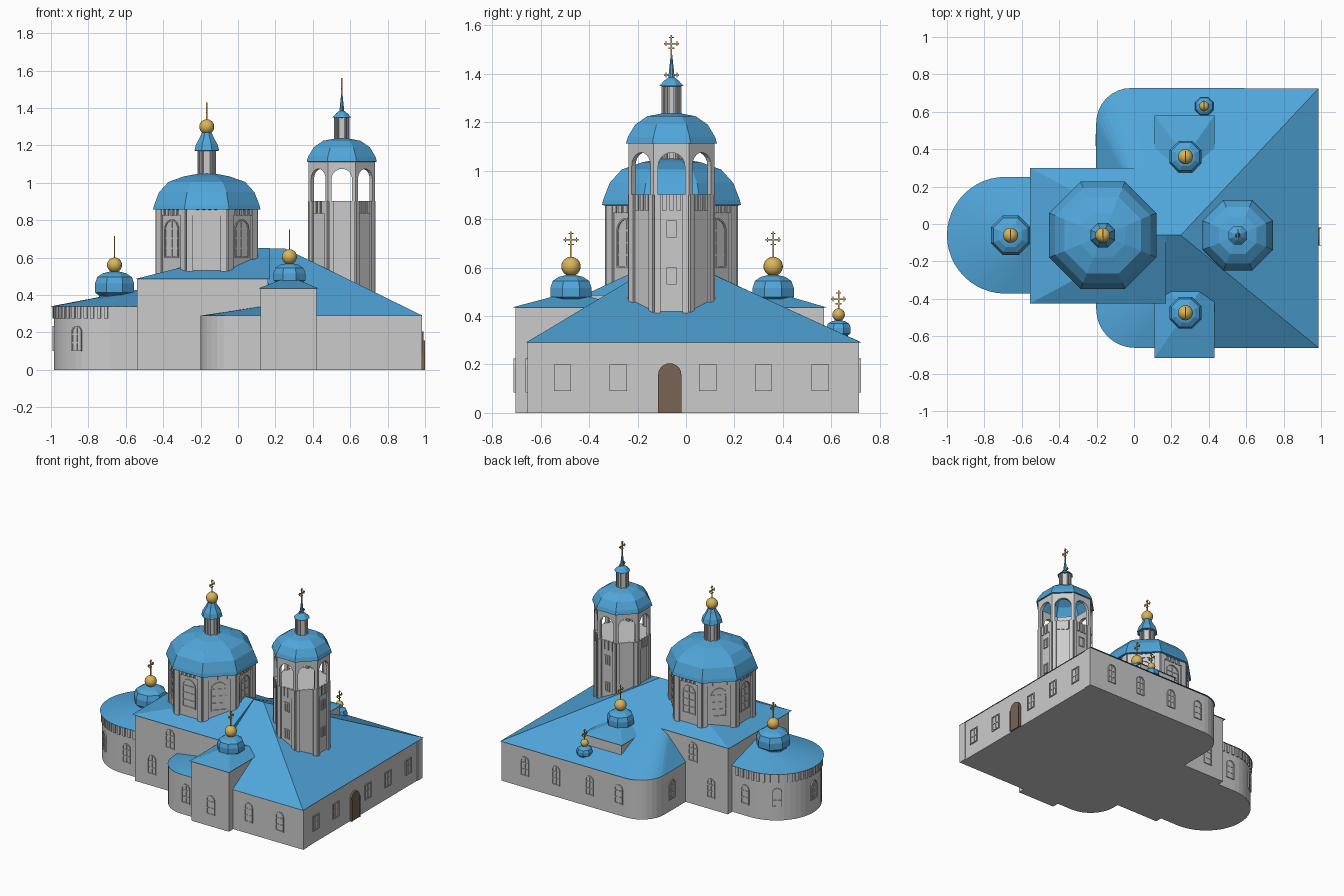
import bpy, bmesh
from math import sin, cos, tan, pi, radians
from mathutils import Matrix, Vector

if "Cube" in bpy.data.objects:
    bpy.data.objects.remove(bpy.data.objects["Cube"])

def material(name, col):
    m = bpy.data.materials.new(name)
    m.diffuse_color = (*col, 1)
    m.use_nodes = True
    m.node_tree.nodes["Principled BSDF"].inputs["Base Color"].default_value = m.diffuse_color
    return m

BLUE = material("blue_roof", (0.08, 0.38, 0.70))
GOLD = material("gold", (0.70, 0.46, 0.10))
BROWN = material("door_wood", (0.19, 0.13, 0.09))
CY = -0.06                      # y of the main axis

def finish(name, bm, mat=None, smooth=False):
    bmesh.ops.recalc_face_normals(bm, faces=bm.faces)
    me = bpy.data.meshes.new(name)
    bm.to_mesh(me)
    bm.free()
    ob = bpy.data.objects.new(name, me)
    bpy.context.collection.objects.link(ob)
    if mat:
        me.materials.append(mat)
    for p in me.polygons:
        p.use_smooth = smooth
    return ob

def frame(x, y, deg, z=0):      # local +x is outward from the wall, +y runs along it
    return Matrix.Translation((x, y, z)) @ Matrix.Rotation(radians(deg), 4, 'Z')

def box(bm, M, x0, x1, y0, y1, z0, z1):
    S = Matrix.Diagonal((x1 - x0, y1 - y0, z1 - z0, 1))
    T = Matrix.Translation(((x0 + x1) / 2, (y0 + y1) / 2, (z0 + z1) / 2))
    bmesh.ops.create_cube(bm, size=1, matrix=M @ T @ S)

def slab(bm, pts, d):           # polygon extruded by vector d
    f = bm.faces.new([bm.verts.new(p) for p in pts])
    r = bmesh.ops.extrude_face_region(bm, geom=[f], use_keep_orig=True)
    bmesh.ops.translate(bm, vec=d, verts=[v for v in r['geom'] if isinstance(v, bmesh.types.BMVert)])

def prism(name, pts, z0, z1, mat=None):
    bm = bmesh.new()
    slab(bm, [Vector((x, y, z0)) for x, y in pts], Vector((0, 0, z1 - z0)))
    return finish(name, bm, mat)

def arc(cx, cy, r, a0, a1, n=8):
    return [(cx + r * cos(radians(a0 + (a1 - a0) * i / n)),
             cy + r * sin(radians(a0 + (a1 - a0) * i / n))) for i in range(n + 1)]

def octa(name, cx, cy, prof, mat=None, cap=True):   # eight-sided turned part, radii are apothems
    bm = bmesh.new()
    k = 1 / cos(pi / 8)
    rings = [[bm.verts.new((cx + r * k * cos(pi / 8 + i * pi / 4), cy + r * k * sin(pi / 8 + i * pi / 4), z))
              for i in range(8)] for r, z in prof]
    for a, b in zip(rings, rings[1:]):
        for i in range(8):
            bm.faces.new((a[i], a[(i + 1) % 8], b[(i + 1) % 8], b[i]))
    if cap:
        bm.faces.new(rings[0])
    bm.faces.new(rings[-1])
    return finish(name, bm, mat)

def fan(name, polys, mat=BLUE):
    bm = bmesh.new()
    for p in polys:
        bm.faces.new([bm.verts.new(q) for q in p])
    bmesh.ops.remove_doubles(bm, verts=bm.verts, dist=0.0005)
    return finish(name, bm, mat)

def opening(w, h, arched):      # window outline in the wall plane
    if not arched:
        return [(-w, 0), (w, 0), (w, h), (-w, h)]
    return [(-w, 0), (w, 0)] + arc(0, h - w, w, 0, 180, 10)

def window(bm, M, w, h, arched=True, rows=3):
    o, i = opening(w / 2, h, arched), opening(w / 2 - .007, h - .014, arched)
    i = [(y, z + .007) for y, z in i]
    V = lambda pts, d: [bm.verts.new(M @ Vector((d, y, z))) for y, z in pts]
    A, B, C, D = V(o, -.01), V(o, .007), V(i, .007), V(i, .001)
    for P, Q in ((A, B), (B, C), (C, D)):
        for k in range(len(P)):
            j = (k + 1) % len(P)
            bm.faces.new((P[k], P[j], Q[j], Q[k]))
    bm.faces.new(D)
    box(bm, M, 0, .005, -.004, .004, .005, h - .005)
    for k in range(1, rows):
        box(bm, M, 0, .005, -w / 2 + .004, w / 2 - .004, h * k / rows - .004, h * k / rows + .004)

def corners(name, cx, cy, apo, z0, z1, w, out):     # paired pilasters beside each octagon corner
    bm = bmesh.new()
    half = apo * tan(pi / 8)
    for k in range(8):
        M = frame(cx, cy, k * 45)
        for s in (-1, 1):
            a, b = sorted((s * half, s * (half - w)))
            box(bm, M, apo - .02, apo + out, a, b, z0, z1)
    finish(name, bm)

def finial(name, x, y, z, r, top):                  # gold ball and cross
    bm = bmesh.new()
    bmesh.ops.create_uvsphere(bm, u_segments=20, v_segments=12, radius=r, matrix=Matrix.Translation((x, y, z)))
    if r > .01:
        finish(name + "_ball", bm, GOLD, True)
    else:
        bm.free()
    bm = bmesh.new()
    M = frame(x, y, 0)
    t = .003
    c = top - .035
    box(bm, M, -t, t, -t, t, z, top)
    box(bm, M, -t, t, -.031, .031, c - t, c + t)
    box(bm, M, -t, t, -.010, .010, top - .012, top - .007)
    box(bm, M, -t, t, -.012, .012, c - .022, c - .017)
    for s in (-.023, .023):
        box(bm, M, -t, t, s - .0025, s + .0025, c - .01, c + .01)
    finish(name + "_cross", bm, GOLD)

# lower walls with rounded west corners
prism("main_walls", [(.98, -.655), (.98, .715)] + arc(-.02, .535, .18, 90, 180) + arc(.0, -.455, .2, 180, 270), 0, .29)
prism("nave_walls", [(-.54, -.41), (.16, -.41), (.16, .29), (-.54, .29)], 0, .487)
prism("apse_walls", [(-.5, -.36), (-.5, .24)] + arc(-.685, CY, .3, 90, 270, 24), 0, .34)
for n, y0, y1 in (("south", -.705, -.25), ("north", .15, .57)):
    prism(n + "_block_walls", [(.12, y0), (.42, y0), (.42, y1), (.12, y1)], 0, .437)

# main roof: hips meeting in a short ridge
A, B = (.25, CY, .65), (.12, CY, .65)
e = .29
north = [(x, y, e) for x, y in arc(-.015, .54, .187, 90, 180)] + [(-.202, .1, e)]
NE, SE = (.987, .725, e), (.987, -.662, e)
fan("main_roof", [(SE, NE, A), (NE, north[0], B, A), (SE, A, B, (.2, -.662, e))] +
    [(a, b, B) for a, b in zip(north, north[1:])])
south = [(-.202, -.3, e)] + [(x, y, e) for x, y in arc(.005, -.455, .207, 180, 270)] + [(.2, -.662, e)]
fan("south_aisle_roof", [(a, b, (.2, -.37, .35)) for a, b in zip(south, south[1:])])

# nave, apse and side block roofs
x0, x1, y0, y1, z = -.555, .17, -.425, .3, .485
P, Q = (.12, CY, .653), (x1, CY, .653)
fan("nave_roof", [((x0, y0, z), (x0, y1, z), P), ((x0, y0, z), (x1, y0, z), Q, P), ((x0, y1, z), (x1, y1, z), Q, P),
                  ((x1, y0, z), (x1, y1, z), Q), ((x0, y0, z), (x1, y0, z), (x1, y1, z), (x0, y1, z))])
ring = [(-.53, .252, .34)] + [(x, y, .34) for x, y in arc(-.688, CY, .312, 90, 270, 24)] + [(-.53, -.372, .34)]
fan("apse_roof", [(a, b, (-.53, CY, .43)) for a, b in zip(ring, ring[1:])] + [ring])
for n, y0, y1, yc in (("south", -.716, -.235, -.475), ("north", .58, .14, .36)):
    q = [(.11, y0, .436), (.43, y0, .436), (.43, y1, .436), (.11, y1, .436)]
    fan(n + "_block_roof", [(q[i], q[(i + 1) % 4], (.275, yc, .5)) for i in range(4)] + [q])

# central drum, dome and lantern
DX = -.167
octa("drum", DX, CY, [(.262, .48), (.262, .86)])
corners("drum_pilasters", DX, CY, .262, .48, .86, .035, .012)
octa("drum_dome", DX, CY, [(.25, .855), (.287, .858), (.282, .88), (.255, .95), (.205, 1.005), (.12, 1.035), (.04, 1.05)], BLUE)
octa("lantern", DX, CY, [(.042, 1.03), (.042, 1.18)])
corners("lantern_pilasters", DX, CY, .042, 1.03, 1.18, .010, .008)
octa("lantern_dome", DX, CY, [(.045, 1.17), (.066, 1.172), (.058, 1.205), (.038, 1.24), (.025, 1.27)], BLUE)
finial("central", DX, CY, 1.30, .04, 1.43)

# small bulb domes
for n, x, y, zb, s, zt in (("apse", -.66, CY, .385, .105, .715), ("south_block", .275, -.475, .455, .085, .75),
                           ("north_block", .275, .36, .455, .085, .75), ("porch", .375, .63, .315, .05, .505)):
    h = s * 1.25
    octa(n + "_bulb", x, y, [(s * .75, zb - .03), (s * .8, zb + .1 * h), (s, zb + .22 * h), (s, zb + .58 * h), (s * .88, zb + .85 * h),
                             (s * .6, zb + h), (s * .2, zb + h * 1.08)], BLUE)
    r = .026 if n == "porch" else .04
    finial(n, x, y, zb + h * 1.05 + r * .95, r, zt)

# bell tower with open arches
TX = .555
octa("tower_shaft", TX, CY, [(.168, .3), (.168, .902)])
corners("tower_pilasters", TX, CY, .168, .3, .902, .024, .012)
bm = bmesh.new()
W = .177 * tan(pi / 8)
for k in range(8):
    M = frame(TX, CY, k * 45, .9)
    pts = [(-W, 0), (-W, .22), (W, .22), (W, 0), (.055, 0)] + arc(0, .12, .055, 0, 180, 10) + [(-.055, 0)]
    slab(bm, [M @ Vector((.177, y, z)) for y, z in pts], M.to_3x3() @ Vector((-.022, 0, 0)))
finish("belfry_arches", bm)
octa("tower_dome", TX, CY, [(.165, 1.112), (.188, 1.113), (.18, 1.14), (.15, 1.19), (.10, 1.225), (.03, 1.238)], BLUE, False)
octa("tower_lantern", TX, CY, [(.034, 1.22), (.034, 1.355)])
corners("tower_lantern_pilasters", TX, CY, .034, 1.22, 1.352, .008, .007)
octa("tower_spire", TX, CY, [(.035, 1.348), (.05, 1.35), (.03, 1.372), (.013, 1.385), (.003, 1.48)], BLUE)
finial("tower", TX, CY, 1.46, .005, 1.56)
finial("tower_lower", TX, CY, 1.38, .005, 1.43)

# windows
bm = bmesh.new()
for x, y in ((-.645, -.36), (-.405, -.41), (.04, -.655), (.275, -.705), (.545, -.655), (.795, -.655)):
    window(bm, frame(x, y, -90, .085), .065, .14)
for x, y in ((-.645, .24), (-.405, .29), (.04, .715), (.275, .715), (.545, .715), (.795, .715)):
    window(bm, frame(x, y, 90, .085), .065, .14)
for a in (126, 180, 234):
    window(bm, frame(-.685 + .3 * cos(radians(a)), CY + .3 * sin(radians(a)), a, .1), .065, .135)
window(bm, frame(-.2, .45, 180, .085), .065, .14)
window(bm, frame(-.26, -.41, -90, .31), .07, .14)
window(bm, frame(-.26, .29, 90, .31), .07, .14)
for y in (-.51, -.28, .09, .32, .555):
    window(bm, frame(.98, y, 0, .09), .072, .11, False, 2)
finish("wall_windows", bm)
bm = bmesh.new()
for k in range(8):
    M = frame(DX, CY, k * 45)
    window(bm, M @ Matrix.Translation((.262, 0, .6)), .105, .205, True, 4)
for k in (0, 2, 6):
    for z in (.53, .725):
        window(bm, frame(TX, CY, k * 45) @ Matrix.Translation((.168, 0, z)), .042, .07, False, 1)
finish("drum_and_tower_windows", bm)

# hanging cornice teeth on drum, tower and apse
bm = bmesh.new()
for k in range(8):
    for i in range(-2, 3):
        box(bm, frame(DX, CY, k * 45), .25, .27, i * .032 - .009, i * .032 + .009, .825, .858)
        if abs(i) < 2:
            box(bm, frame(TX, CY, k * 45), .16, .175, i * .03 - .009, i * .03 + .009, .835, .902)
for i in range(25):
    box(bm, frame(-.685, CY, 94 + i * 172 / 24), .29, .308, -.010, .010, .275, .338)
for i in range(3):
    for s in (-90, 90):
        box(bm, frame(-.665 + i * .042, CY, s), .29, .308, -.010, .010, .275, .338)
finish("cornice_teeth", bm)

# corner pilasters on the east wall, and the door
bm = bmesh.new()
for y in (-.63, .685):
    box(bm, frame(.98, y, 0), -.01, .005, -.025, .03, 0, .29)
finish("east_pilasters", bm)
bm = bmesh.new()
M = frame(.975, -.067, 0)
slab(bm, [M @ Vector((0, y, z)) for y, z in opening(.048, .205, True)], Vector((.018, 0, 0)))
for s in (-.048, .044):
    box(bm, M, 0, .024, s, s + .004, 0, .157)
finish("door", bm, BROWN)
